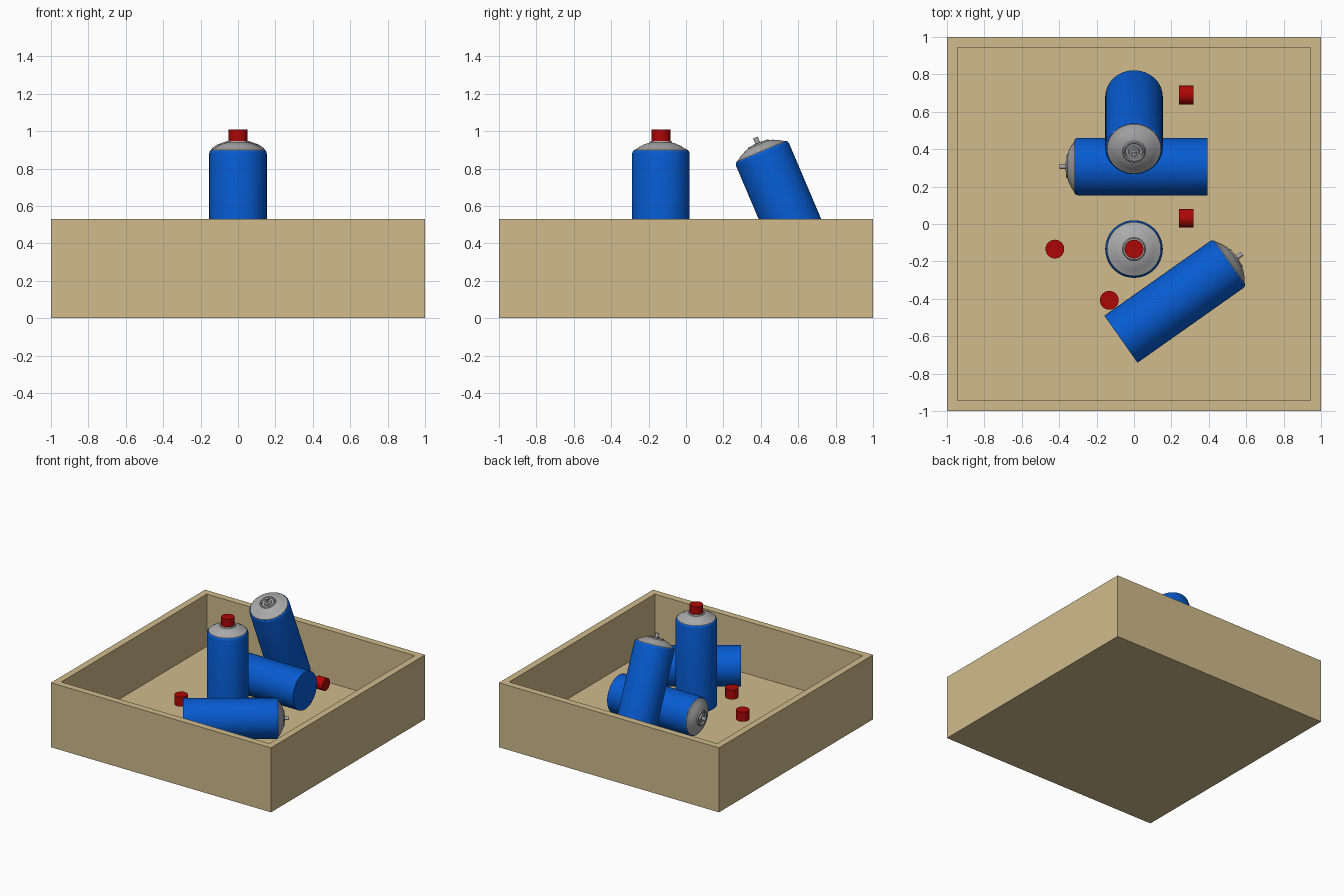
import bpy, bmesh, math
from mathutils import Vector

if "Cube" in bpy.data.objects:
    bpy.data.objects.remove(bpy.data.objects["Cube"])

FLOOR = 0.10    # inner floor of the tray
REST = 0.184    # underside of the cans and caps
R = 0.154       # can radius


def material(name, rgb):
    m = bpy.data.materials.new(name)
    m.diffuse_color = (*rgb, 1)
    m.use_nodes = True
    m.node_tree.nodes["Principled BSDF"].inputs["Base Color"].default_value = m.diffuse_color
    return m


TAN = material("tan_cardboard", (0.634, 0.497, 0.262))
BLUE = material("blue_paint", (0.002, 0.105, 0.64))
GREY = material("grey_metal", (0.40, 0.40, 0.40))
RED = material("red_plastic", (0.42, 0.002, 0.002))


def finish(bm, name, mat, smooth=True):
    bmesh.ops.recalc_face_normals(bm, faces=bm.faces)
    me = bpy.data.meshes.new(name)
    bm.to_mesh(me)
    bm.free()
    me.materials.append(mat)
    ob = bpy.data.objects.new(name, me)
    bpy.context.collection.objects.link(ob)
    if smooth:
        bpy.ops.object.select_all(action='DESELECT')
        bpy.context.view_layer.objects.active = ob
        ob.select_set(True)
        bpy.ops.object.shade_smooth_by_angle(angle=math.radians(30))
    return ob


def lathe(name, profile, mat, base, axis, steps=48):
    """Spin a (radius, height) profile, then aim it along an axis."""
    bm = bmesh.new()
    vs = [bm.verts.new((r, 0, z)) for r, z in profile]
    es = [bm.edges.new(p) for p in zip(vs, vs[1:])]
    bmesh.ops.spin(bm, geom=vs + es, cent=(0, 0, 0), axis=(0, 0, 1),
                   angle=math.tau, steps=steps)
    bmesh.ops.remove_doubles(bm, verts=bm.verts, dist=1e-5)
    ob = finish(bm, name, mat)
    ob.rotation_mode = 'QUATERNION'
    ob.rotation_quaternion = Vector((0, 0, 1)).rotation_difference(Vector(axis).normalized())
    ob.location = base
    return ob


BODY = [(0, 0), (R, 0), (R, 0.692), (0.151, 0.703), (0.146, 0.709), (0.140, 0.706)]
DOME = [(0.146, 0.704), (0.143, 0.712), (0.136, 0.714), (0.108, 0.732), (0.078, 0.746),
        (0.062, 0.750), (0.057, 0.758), (0.050, 0.758), (0.045, 0.748), (0.030, 0.748),
        (0.027, 0.760), (0.013, 0.760)]
NOZZLE = [(0.013, 0.750), (0.013, 0.792), (0, 0.792)]
CAP = [(0, 0), (0.050, 0), (0.050, 0.078), (0, 0.078)]


def can(name, base, axis):
    lathe(name + "_body", BODY, BLUE, base, axis)
    lathe(name + "_dome", DOME, GREY, base, axis)
    lathe(name + "_nozzle", NOZZLE, GREY, base, axis, 16)


def cap(name, base, axis):
    lathe(name, CAP, RED, base, axis, 32)


# Open tray: block with an even inset on top, pushed down to the floor
bm = bmesh.new()
bmesh.ops.create_cube(bm, size=1)
for v in bm.verts:
    v.co = (v.co.x * 2, v.co.y * 2, (v.co.z + 0.5) * 0.53)
top = max(bm.faces, key=lambda f: f.calc_center_median().z)
bmesh.ops.inset_region(bm, faces=[top], thickness=0.055, use_even_offset=True)
new = bmesh.ops.extrude_face_region(bm, geom=[top])["geom"]
for v in new:
    if isinstance(v, bmesh.types.BMVert):
        v.co.z = FLOOR
if top.is_valid:
    bmesh.ops.delete(bm, geom=[top], context='FACES_ONLY')
finish(bm, "tray", TAN, smooth=False)

# Spray cans: one upright, two lying, one leaning on a lying one
tilt = math.radians(23)
turn = math.radians(35.2)
can("upright_can", (0, -0.134, 0.188), (0, 0, 1))
can("lying_can", (0.394, 0.307, REST + R), (-1, 0, 0))
can("turned_can", (-0.070, -0.616, REST + R), (math.cos(turn), math.sin(turn), 0))
can("leaning_can", (0, 0.680, 0.237), (0, -math.sin(tilt), math.cos(tilt)))

# Caps: one fitted, two standing loose, two on their sides
cap("fitted_cap", (0, -0.134, 0.932), (0, 0, 1))
for i, (x, y) in enumerate([(-0.423, -0.134), (-0.132, -0.408)]):
    cap(f"standing_cap_{i + 1}", (x, y, REST - 0.004), (0, 0, 1))
for i, y in enumerate([0.69, 0.031]):
    cap(f"fallen_cap_{i + 1}", (0.24, y, 0.222), (1, 0, 0))
